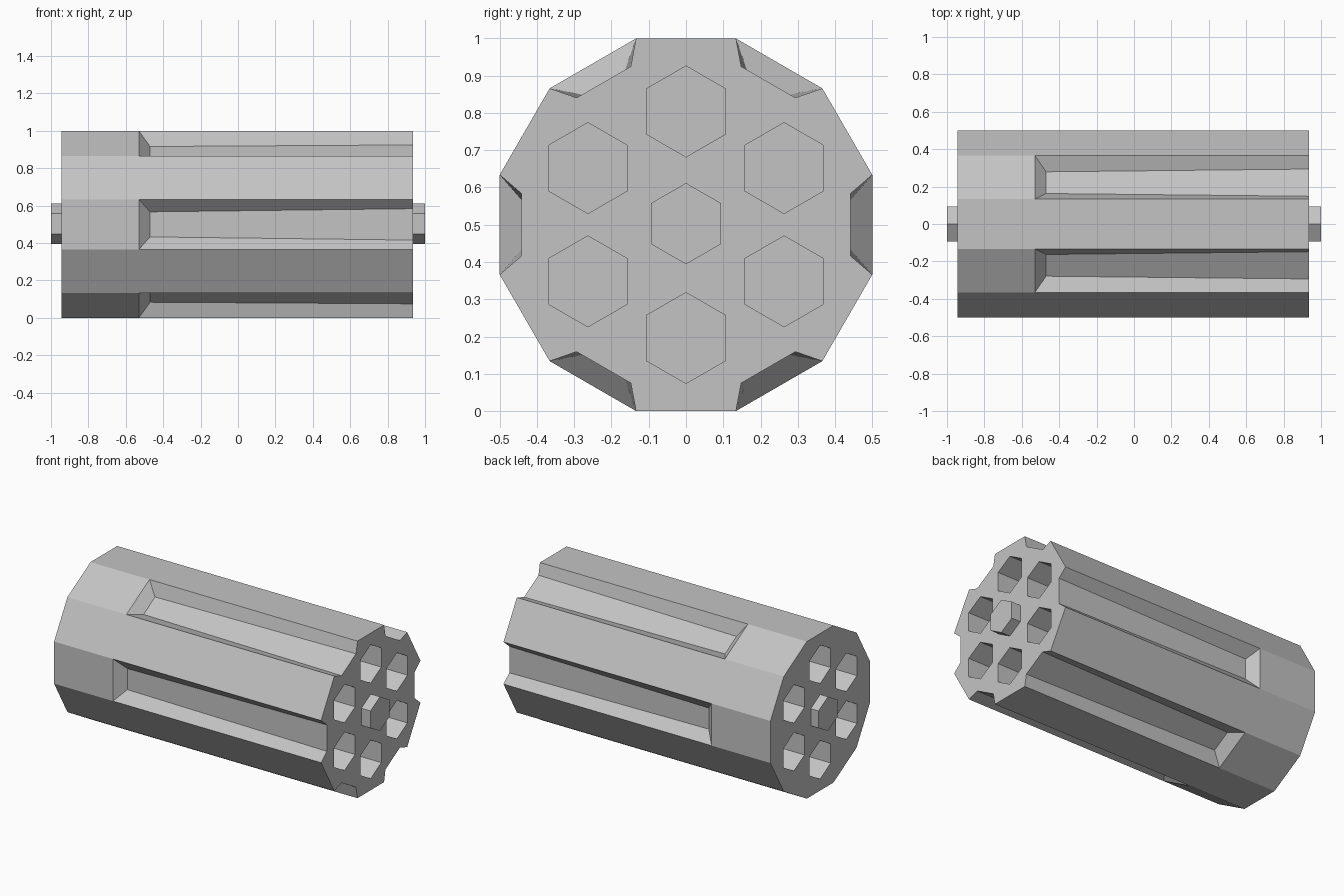
import bpy
import bmesh
from math import cos, sin, pi, radians
from mathutils import Matrix, Vector

cube = bpy.data.objects.get("Cube")
if cube:
    bpy.data.objects.remove(cube, do_unlink=True)

STEEL = (0.55, 0.55, 0.55, 1)
steel = bpy.data.materials.new("steel grey")
steel.use_nodes = True
steel.diffuse_color = STEEL
steel.node_tree.nodes["Principled BSDF"].inputs["Base Color"].default_value = STEEL

APOTHEM = 0.5
REAR, FLUTE_START, FLOOR_START, FRONT = -0.945, -0.53, -0.47, 0.935
FLUTE_DEPTH = 0.058
CHAMBER_DEPTH = 0.4


def make_object(name, bm):
    bmesh.ops.recalc_face_normals(bm, faces=bm.faces[:])
    mesh = bpy.data.meshes.new(name)
    bm.to_mesh(mesh)
    bm.free()
    mesh.materials.append(steel)
    obj = bpy.data.objects.new(name, mesh)
    bpy.context.collection.objects.link(obj)
    return obj


def add_hex_prism(bm, x0, x1, y, z, radius):
    # Six-sided prism along x with corners pointing sideways
    turn = Matrix.Rotation(pi / 2, 4, 'Y') @ Matrix.Rotation(pi / 2, 4, 'Z')
    place = Matrix.Translation(((x0 + x1) / 2, y, z))
    bmesh.ops.create_cone(bm, cap_ends=True, segments=6, radius1=radius,
                          radius2=radius, depth=x1 - x0, matrix=place @ turn)


# Twelve-sided drum, with a tapering flute sunk into every other side
bm = bmesh.new()
corner_radius = APOTHEM / cos(pi / 12)


def corner(i, x):
    a = radians(30 * i + 15)
    return bm.verts.new((x, corner_radius * cos(a), APOTHEM + corner_radius * sin(a)))


def floor_point(i, x, half_width):
    # Point on the flute floor of side i, offset along the side
    a = radians(30 * i)
    out = Vector((0, cos(a), sin(a))) * (APOTHEM - FLUTE_DEPTH)
    along = Vector((0, -sin(a), cos(a))) * half_width
    return bm.verts.new(Vector((x, 0, APOTHEM)) + out + along)


rear = [corner(i, REAR) for i in range(12)]
step = [corner(i, FLUTE_START) for i in range(12)]
front = [corner(i, FRONT) for i in range(12)]
front_outline = []
for i in range(12):
    j = i - 1
    front_outline.append(front[j])
    if i % 2:
        bm.faces.new((rear[j], step[j], front[j], front[i], step[i], rear[i]))
        continue
    c0, c1 = floor_point(i, FLOOR_START, -0.067), floor_point(i, FLOOR_START, 0.067)
    d0, d1 = floor_point(i, FRONT, -0.084), floor_point(i, FRONT, 0.084)
    front_outline += [d0, d1]
    for face in ((rear[j], step[j], step[i], rear[i]), (step[j], c0, c1, step[i]),
                 (c0, d0, d1, c1), (step[j], front[j], d0, c0),
                 (step[i], c1, d1, front[i])):
        bm.faces.new(face)
bm.faces.new(rear)
bm.faces.new(front_outline)
drum = make_object("drum", bm)

# Six hexagonal chambers sunk into both ends
bm = bmesh.new()
for k in range(6):
    a = radians(60 * k + 30)
    y, z = 0.304 * cos(a), APOTHEM + 0.304 * sin(a)
    add_hex_prism(bm, FRONT - CHAMBER_DEPTH, FRONT + 0.1, y, z, 0.122)
    add_hex_prism(bm, REAR - 0.1, REAR + CHAMBER_DEPTH, y, z, 0.122)
cutter = make_object("chamber_cutter", bm)
cutter.hide_render = True
cut = drum.modifiers.new("chambers", 'BOOLEAN')
cut.operation = 'DIFFERENCE'
cut.solver = 'EXACT'
cut.object = cutter
bpy.context.view_layer.objects.active = drum
bpy.ops.object.modifier_apply(modifier=cut.name)
bpy.data.objects.remove(cutter, do_unlink=True)

# Hexagonal axle ends standing proud of the drum
for name, x0, x1 in (("front_axle_end", FRONT - 0.02, 1.0),
                     ("rear_axle_end", -1.0, REAR + 0.02)):
    bm = bmesh.new()
    add_hex_prism(bm, x0, x1, 0, APOTHEM + 0.003, 0.109)
    make_object(name, bm)
